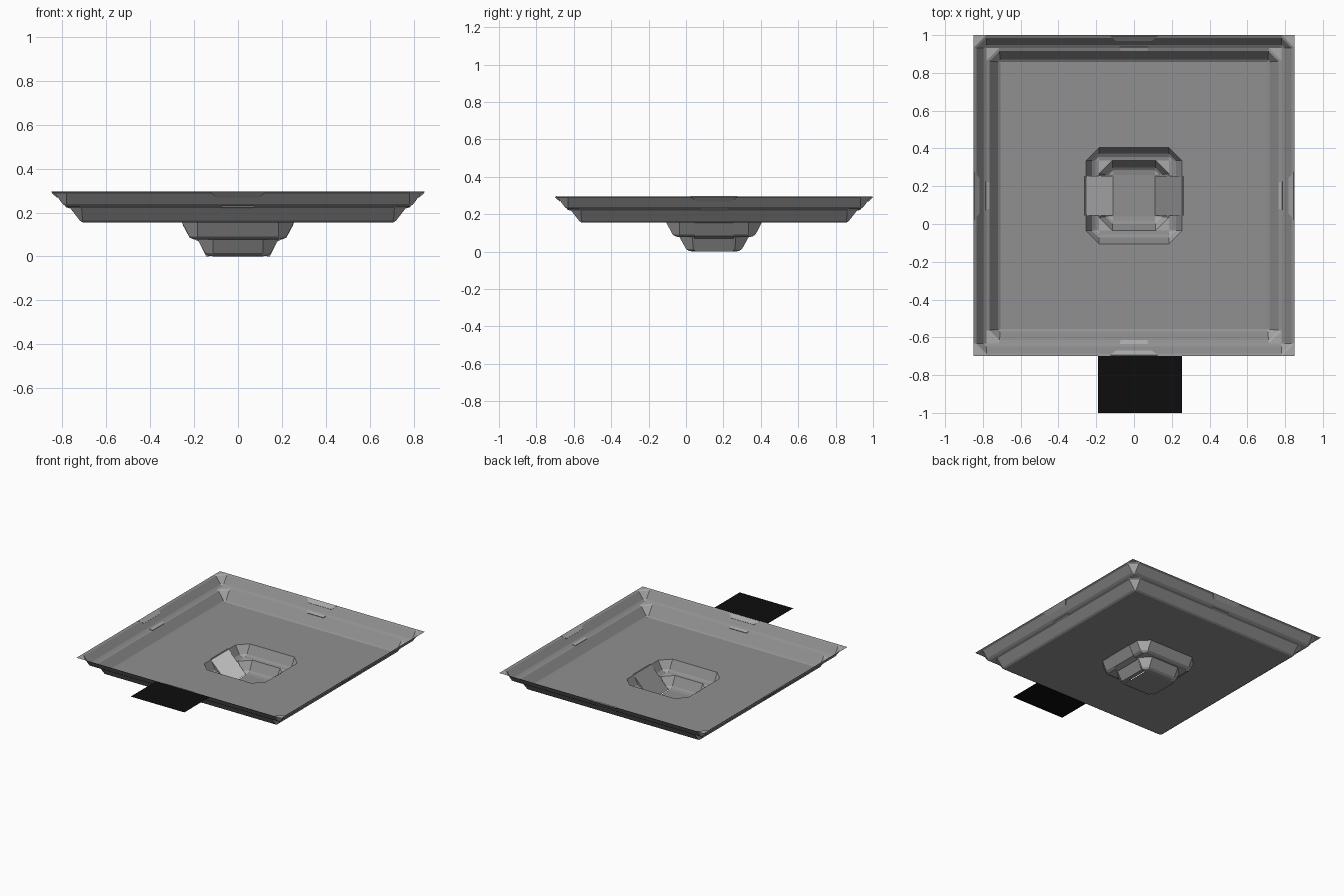
import bpy, bmesh, math
from mathutils import Vector, Matrix

if "Cube" in bpy.data.objects:
    bpy.data.objects.remove(bpy.data.objects["Cube"])

CY = 0.15  # centre of the square tray in y


def material(name, v):
    m = bpy.data.materials.new(name)
    m.diffuse_color = (v, v, v, 1)
    m.use_nodes = True
    m.node_tree.nodes["Principled BSDF"].inputs["Base Color"].default_value = m.diffuse_color
    return m


GREY = material("mid grey", 0.28)
LIGHT = material("light grey", 0.40)
BLACK = material("black", 0.004)
WHITE = material("white", 1.0)


def finish(name, bm, *mats):
    bmesh.ops.remove_doubles(bm, verts=bm.verts, dist=0.0005)
    mesh = bpy.data.meshes.new(name)
    bm.to_mesh(mesh)
    bm.free()
    for m in mats:
        mesh.materials.append(m)
    ob = bpy.data.objects.new(name, mesh)
    bpy.context.collection.objects.link(ob)
    return ob


def ring(h, z, cut, gap=0.1):
    """Square with cut corners and two extra points on each x side."""
    k = h - cut
    pts = [(h, -k), (h, -gap), (h, gap), (h, k), (k, h), (-k, h),
           (-h, k), (-h, gap), (-h, -gap), (-h, -k), (-k, -h), (k, -h)]
    return [(x, y + CY, z) for x, y in pts]


def loft(name, rings, open_sides=False):
    """Join rings from outside in; diagonal corner faces are light."""
    bm = bmesh.new()
    loops = [[bm.verts.new(p) for p in r] for r in rings]
    for a, b in zip(loops, loops[1:]):
        for i in range(12):
            if open_sides and i in (1, 7):
                continue
            j = (i + 1) % 12
            f = bm.faces.new((a[i], a[j], b[j], b[i]))
            f.material_index = int(i in (3, 5, 9, 11))
    return finish(name, bm, GREY, LIGHT)


def tier(name, profile, cut, fill_corners, open_sides=False):
    top, bottom = profile[0][0], profile[-1][0]
    loft(name, [ring(h, z, cut * (h - bottom) / (top - bottom)) for h, z in profile],
         open_sides)
    if fill_corners:
        # flat triangles completing the square above the cut corners
        bm = bmesh.new()
        z = profile[0][1]
        for sx in (-1, 1):
            for sy in (-1, 1):
                pts = [(top, top), (top - cut, top), (top, top - cut)]
                if sx * sy < 0:
                    pts.reverse()
                bm.faces.new([bm.verts.new((sx * x, sy * y + CY, z)) for x, y in pts])
        finish(name + "_corners", bm, LIGHT)


# stepped walls of the tray and of the central pit
tier("upper_wall", [(.85, .295), (.835, .288), (.798, .238), (.782, .227)], .068, True)
tier("lower_wall", [(.782, .227), (.765, .221), (.72, .163), (.707, .155)], .068, True)
tier("pit_upper_wall", [(.255, .155), (.222, .092), (.205, .081), (.185, .078)], .07, False, True)
tier("pit_lower_wall", [(.185, .078), (.15, .015), (.135, .004), (.11, 0)], .07, True, True)

# floor around the pit, and pit bottom
loft("floor", [ring(.707, .155, 0), ring(.255, .155, .07)]).data.polygons.foreach_set(
    "material_index", [0] * 12)
bm = bmesh.new()
bm.faces.new([bm.verts.new((x, y + CY, 0)) for x, y in
              ((-.11, -.11), (.11, -.11), (.11, .11), (-.11, .11))])
finish("pit_bottom", bm, GREY)


# sloping panels on both x sides of the pit
def ramp(name, side, face_mat):
    prof = [(.262, .157), (.112, .003), (.145, 0), (.18, .07), (.22, .085), (.255, .15)]
    bm = bmesh.new()
    a = [bm.verts.new((side * x, CY - .104, z)) for x, z in prof]
    b = [bm.verts.new((side * x, CY + .104, z)) for x, z in prof]
    n = len(prof)
    for i in range(n):
        j = (i + 1) % n
        bm.faces.new((a[i], a[j], b[j], b[i])).material_index = int(i == 0)
    bm.faces.new(a)
    bm.faces.new(b[::-1])
    bmesh.ops.recalc_face_normals(bm, faces=bm.faces)
    finish(name, bm, GREY, face_mat)


ramp("right_ramp", 1, GREY)
ramp("left_ramp", -1, WHITE)


# light marks in the middle of every wall
def marks(name, outer, inner, w0, w1, thick):
    bm = bmesh.new()
    for k in range(4):
        rot = Matrix.Translation((0, CY, 0)) @ Matrix.Rotation(k * math.pi / 2, 4, 'Z')
        d = Vector((inner[0] - outer[0], 0, inner[1] - outer[1])).normalized()
        n = Vector((d.z, 0, -d.x)) * thick / 2
        quad = [Vector((outer[0], -w0, outer[1])), Vector((outer[0], w0, outer[1])),
                Vector((inner[0], w1, inner[1])), Vector((inner[0], -w1, inner[1]))]
        a = [bm.verts.new(rot @ (p + n)) for p in quad]
        b = [bm.verts.new(rot @ (p - n)) for p in quad]
        bm.faces.new(a)
        bm.faces.new(b[::-1])
        for i in range(4):
            bm.faces.new((a[i], b[i], b[(i + 1) % 4], a[(i + 1) % 4]))
    bmesh.ops.recalc_face_normals(bm, faces=bm.faces)
    finish(name, bm, LIGHT)


marks("rim_marks", (.847, .294), (.822, .270), .125, .095, .008)
marks("ledge_marks", (.786, .229), (.766, .222), .075, .07, .007)

# black flat plate beside the rim
bm = bmesh.new()
bm.faces.new([bm.verts.new((x, y, .295)) for x, y in
              ((-.19, -1), (.255, -1), (.255, -.7), (-.19, -.7))])
finish("black_plate", bm, BLACK)
